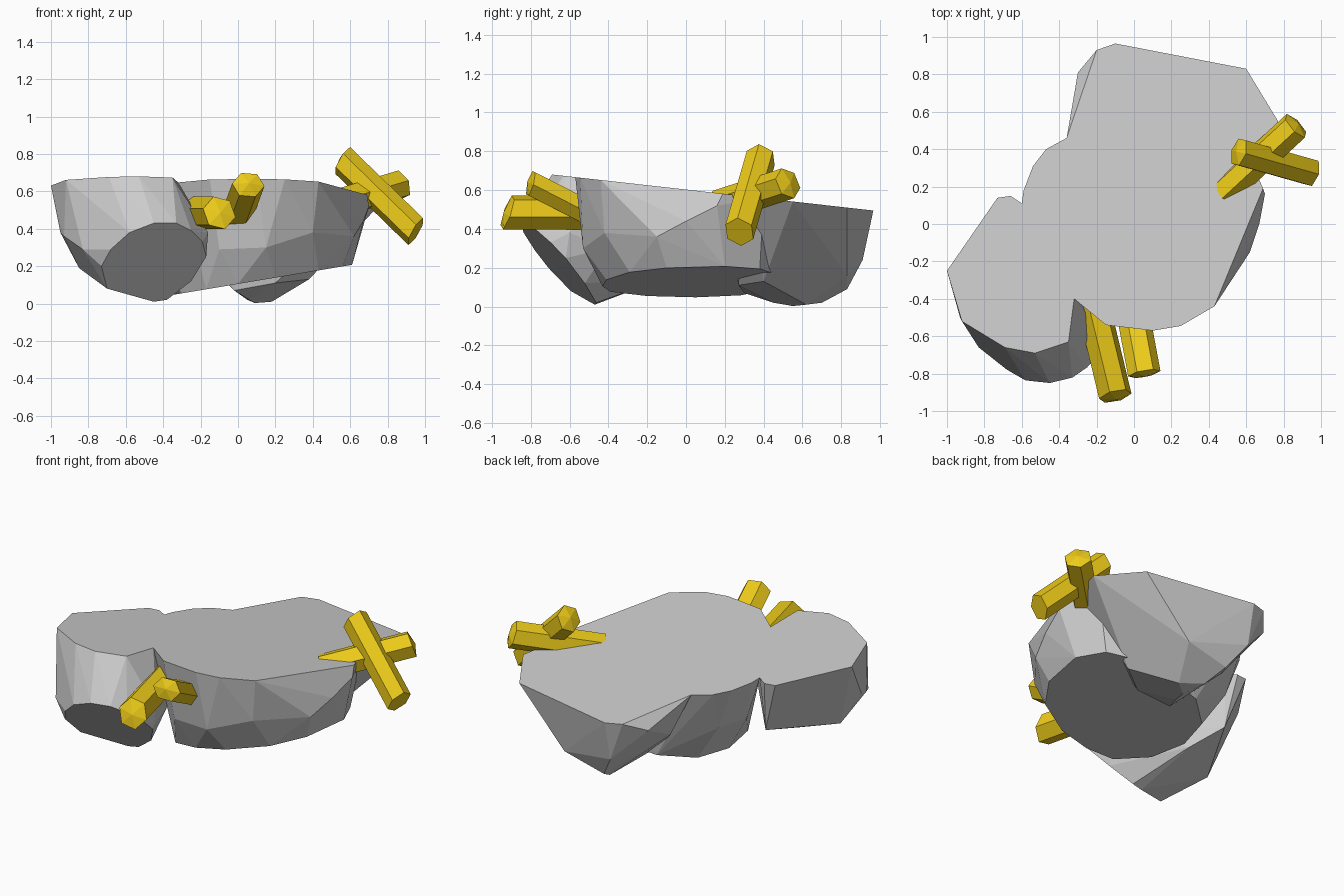
import bpy, bmesh
from math import cos, sin, tau
from mathutils import Vector

if "Cube" in bpy.data.objects:
    bpy.data.objects.remove(bpy.data.objects["Cube"])

gold = bpy.data.materials.new("gold")
gold.diffuse_color = (0.85, 0.6, 0.01, 1)
gold.use_nodes = True
gold.node_tree.nodes["Principled BSDF"].inputs["Base Color"].default_value = gold.diffuse_color


def top_z(x, y):
    # gently sloping plane shared by all rock tops
    return 0.603 - 0.112 * y


def hull(name, points, mat=None):
    bm = bmesh.new()
    for p in points:
        bm.verts.new(p)
    res = bmesh.ops.convex_hull(bm, input=bm.verts)
    junk = {g for g in res["geom_interior"] + res["geom_unused"]
            if isinstance(g, bmesh.types.BMVert)}
    bmesh.ops.delete(bm, geom=list(junk), context="VERTS")
    bmesh.ops.dissolve_limit(bm, angle_limit=0.03, verts=bm.verts, edges=bm.edges)
    bmesh.ops.recalc_face_normals(bm, faces=bm.faces)
    me = bpy.data.meshes.new(name)
    bm.to_mesh(me)
    bm.free()
    ob = bpy.data.objects.new(name, me)
    bpy.context.collection.objects.link(ob)
    if mat:
        me.materials.append(mat)
    return ob


def rock(name, top, facet, body):
    # flat top outline, one flat cut facet, and loose bulge points between
    hull(name, [(x, y, top_z(x, y)) for x, y in top] + facet + body)


# Front left rock, its cut facet faces front and down
cut = [(-.73, .2), (-.70, .08), (-.45, .01), (-.38, .02), (-.25, .12), (-.17, .25),
       (-.19, .33), (-.25, .39), (-.33, .43), (-.45, .43), (-.58, .38), (-.68, .29)]
rock("front_left_rock",
     [(-1, -.25), (-.73, .14), (-.66, .15), (-.6, .11), (-.32, -.4),
      (-.35, -.63), (-.53, -.69), (-.69, -.66), (-.92, -.52)],
     [(x, -.353 + .24 * x - .905 * z, z) for x, z in cut],
     [(-.95, -.42, .38), (-.93, -.5, .36), (-.83, -.66, .29), (-.85, -.35, .19),
      (-.16, -.6, .38), (-.22, -.4, .3), (-.5, -.1, .15), (-.62, .08, .25)])

# Middle rock, its cut facet is the tilted underside
base = [(.61, .2), (.56, -.1), (.43, -.29), (.2, -.41), (0, -.43), (-.17, -.39),
        (-.3, -.2), (-.34, .05), (-.28, .28), (-.1, .44), (.3, .5), (.53, .38)]
rock("middle_rock",
     [(-.6, .11), (-.59, .18), (-.54, .31), (-.47, .4), (-.36, .46), (.2, .55),
      (.6, .4), (.69, .19), (.43, -.44), (.25, -.545), (.1, -.57), (-.15, -.54),
      (-.32, -.4)],
     [(x, y, .105 + .168 * x) for x, y in base],
     [(.7, .16, .52), (.67, .0, .44), (.62, -.15, .36), (.4, -.42, .38),
      (.15, -.53, .3), (-.1, -.5, .29), (-.5, .1, .3), (-.44, .3, .3)])

# Back rock, its cut facet is the large face leaning to the right
rock("back_rock",
     [(-.36, .46), (-.2, .93), (-.1, .965), (.6, .83), (.77, .55), (.68, .3), (0, .2)],
     [(.28, .83, .16), (.18, .62, .01), (.38, .4, .13)],
     [(-.3, .81, .44), (-.1, .91, .24), (0, .83, .09), (.05, .7, .02),
      (.09, .55, .003), (.06, .45, .02), (-.02, .3, .07), (.2, .27, .11),
      (-.24, .5, .28)])


def crystal(name, start, end, r, spin, slant, flat=1.0):
    # six sided bar with obliquely cut ends
    a, b = Vector(start), Vector(end)
    d = (b - a).normalized()
    side = d.cross(Vector((0, 0, 1))).normalized()
    up = side.cross(d)
    pts = []
    for i in range(6):
        t = spin + tau * i / 6
        off = side * (r * cos(t)) + up * (r * flat * sin(t))
        cut = d * (slant * sin(t))
        pts += [a + off + cut, b + off + cut]
    # small blunt point on the outer end
    pts.append(b + d * .02)
    hull(name, pts, gold)


# Front pair of crystals
crystal("front_crystal_low", (-.25, -.3, .485), (-.1, -.92, .485), .09, .25, -.03)
crystal("front_crystal_high", (-.02, -.4, .43), (.055, -.80, .635), .088, .1, .015, .8)

# Right pair of crystals
crystal("right_crystal_crossing", (.95, .275, .385), (.56, .385, .765), .08, .5, .02)
crystal("right_crystal_flat", (.48, .17, .52), (.865, .525, .635), .083, .3, -.01)
